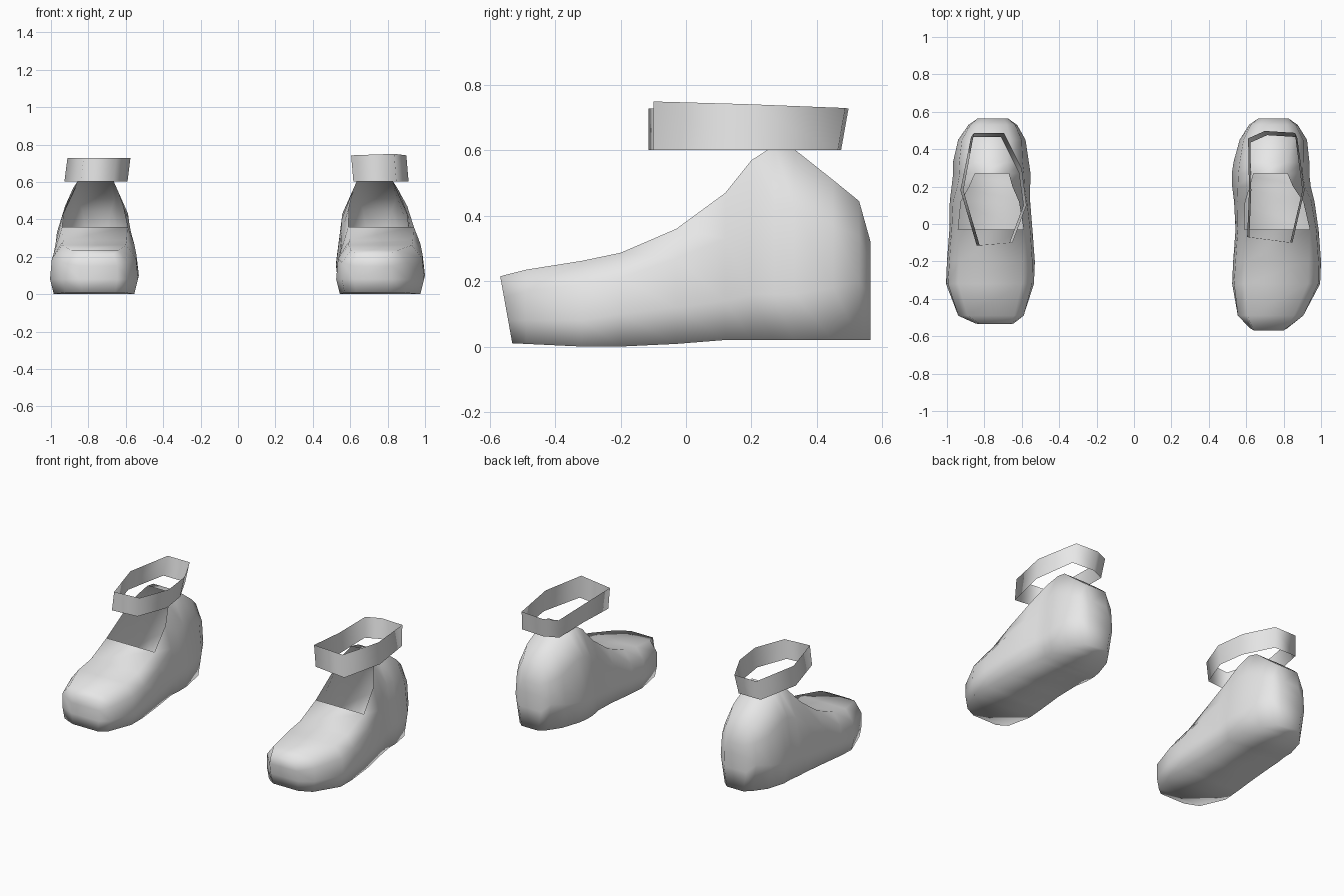
import bpy
import bmesh

cube = bpy.data.objects.get("Cube")
if cube:
    bpy.data.objects.remove(cube, do_unlink=True)

# Single plain grey material
grey = bpy.data.materials.new("light grey")
grey.use_nodes = True
COLOR = (0.8, 0.8, 0.8, 1.0)
grey.diffuse_color = COLOR
grey.node_tree.nodes["Principled BSDF"].inputs["Base Color"].default_value = COLOR


def finish(bm, name):
    """Turn a bmesh into a smooth shaded object."""
    for f in bm.faces:
        f.smooth = True
    me = bpy.data.meshes.new(name)
    bm.to_mesh(me)
    bm.free()
    me.materials.append(grey)
    ob = bpy.data.objects.new(name, me)
    bpy.context.collection.objects.link(ob)
    return ob


# Cross sections from toe to heel:
# y, sole height, sole half width, (side half width, z),
# (shoulder half width, z), (top half width, z)
SECTIONS = [
    (-0.53, 0.01, 0.09, (0.10, 0.08), (0.10, 0.15), (0.08, 0.215)),
    (-0.49, 0.008, 0.16, (0.175, 0.08), (0.175, 0.17), (0.125, 0.235)),
    (-0.32, 0.0, 0.215, (0.235, 0.08), (0.225, 0.19), (0.17, 0.262)),
    (-0.20, 0.0, 0.21, (0.235, 0.10), (0.222, 0.21), (0.17, 0.287)),
    (-0.03, 0.008, 0.20, (0.222, 0.12), (0.21, 0.27), (0.175, 0.36)),
    (0.12, 0.02, 0.195, (0.215, 0.14), (0.198, 0.33), (0.155, 0.47)),
    (0.20, 0.02, 0.195, (0.21, 0.16), (0.18, 0.40), (0.115, 0.57)),
    (0.27, 0.02, 0.19, (0.207, 0.16), (0.172, 0.43), (0.09, 0.615)),
    (0.33, 0.02, 0.185, (0.203, 0.16), (0.17, 0.43), (0.085, 0.605)),
    (0.45, 0.02, 0.155, (0.18, 0.18), (0.16, 0.37), (0.10, 0.51)),
    (0.53, 0.02, 0.10, (0.13, 0.20), (0.12, 0.34), (0.075, 0.445)),
    (0.565, 0.02, 0.06, (0.08, 0.15), (0.08, 0.25), (0.055, 0.32)),
]
# The top of these spans is the open throat
OPEN_SPANS = (4, 5, 6)


def make_shoe(name, centres, toe_reach):
    bm = bmesh.new()
    rings = []
    for i, (y, z0, b, side, shoulder, top) in enumerate(SECTIONS):
        half = [(b, z0), side, shoulder, top]
        profile = [(-u, z) for u, z in half] + [(u, z) for u, z in reversed(half)]
        cx = centres[i]
        lean = toe_reach * (1.0 if i == 0 else 0.0)
        rings.append([bm.verts.new((cx + u, y - lean * z, z)) for u, z in profile])
    n = len(rings[0])
    for i in range(len(rings) - 1):
        for j in range(n):
            if j == 3 and i in OPEN_SPANS:
                continue
            k = (j + 1) % n
            bm.faces.new((rings[i][j], rings[i + 1][j], rings[i + 1][k], rings[i][k]))
    # Toe and heel caps, as strips across the ring
    for ring in (rings[0], rings[-1]):
        for j in range(3):
            bm.faces.new((ring[j], ring[j + 1], ring[6 - j], ring[7 - j]))
    bmesh.ops.recalc_face_normals(bm, faces=bm.faces[:])
    return finish(bm, name)


make_shoe("left_shoe",
          [0.72, 0.73, 0.76, 0.765, 0.765, 0.75, 0.735, 0.73, 0.735, 0.745, 0.745, 0.745],
          0.18)
make_shoe("right_shoe",
          [-0.745, -0.765, -0.77, -0.765, -0.765, -0.77, -0.765, -0.76, -0.765, -0.76, -0.755, -0.755],
          0.02)


def make_strap(name, outline, centre, shift, tops):
    """Thin open ribbon around the ankle, leaning slightly by shift."""
    bm = bmesh.new()
    low, high = [], []
    for (x, y), zt in zip(outline, tops):
        flare = 0.015 if y > centre[1] else 0.0
        low.append(bm.verts.new((x - shift, y - flare, 0.602)))
        high.append(bm.verts.new((x, y + flare * 0.5, zt)))
    n = len(low)
    for i in range(n):
        k = (i + 1) % n
        bm.faces.new((low[i], low[k], high[k], high[i]))
    bmesh.ops.recalc_face_normals(bm, faces=bm.faces[:])
    return finish(bm, name)


# Ankle straps
make_strap("left_ankle_strap",
           [(0.61, 0.45), (0.70, 0.49), (0.86, 0.48), (0.90, 0.18),
            (0.835, -0.10), (0.605, -0.07), (0.615, 0.18)],
           (0.75, 0.2), -0.012,
           [0.728, 0.728, 0.73, 0.742, 0.75, 0.742, 0.73])
make_strap("right_ankle_strap",
           [(-0.855, 0.48), (-0.695, 0.48), (-0.60, 0.29), (-0.575, 0.10),
            (-0.65, -0.10), (-0.825, -0.115), (-0.912, 0.18)],
           (-0.75, 0.2), 0.016,
           [0.728] * 7)
